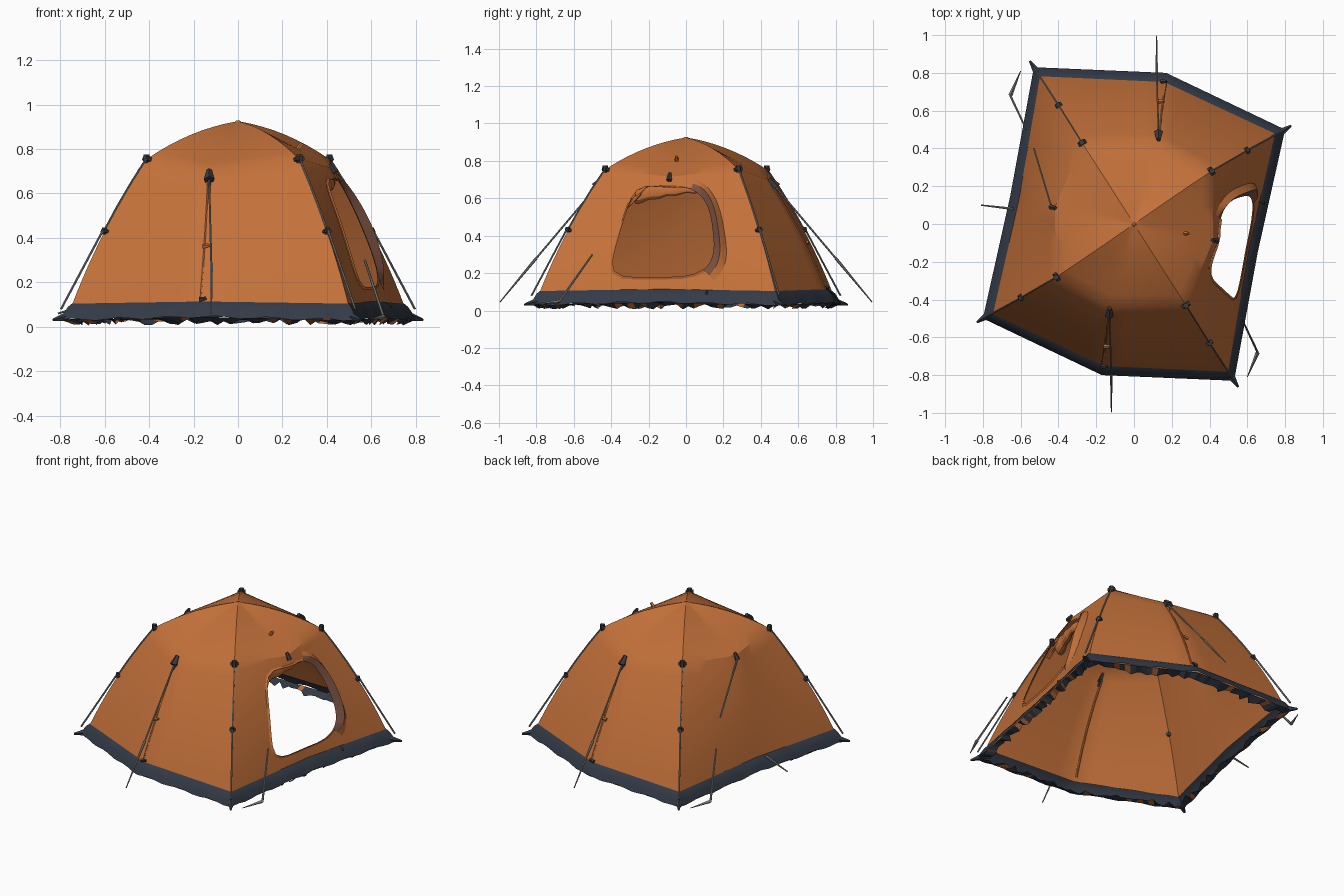
import bpy, bmesh, math, random
from mathutils import Vector

if "Cube" in bpy.data.objects:
    bpy.data.objects.remove(bpy.data.objects["Cube"])
random.seed(4)


def mat(name, c):
    m = bpy.data.materials.new(name)
    m.diffuse_color = (*c, 1)
    m.use_nodes = True
    m.node_tree.nodes["Principled BSDF"].inputs["Base Color"].default_value = m.diffuse_color
    return m


ORANGE = mat("orange fabric", (0.55, 0.165, 0.042))
NAVY = mat("navy skirt", (0.033, 0.043, 0.062))
GREY = mat("grey cord", (0.22, 0.22, 0.21))
DARK = mat("charcoal fittings", (0.045, 0.045, 0.05))
BROWN = mat("brown door trim", (0.2, 0.085, 0.055))


def finish(bm, name, mats, smooth=True, weld=True):
    if weld:
        bmesh.ops.remove_doubles(bm, verts=bm.verts, dist=0.0005)
    me = bpy.data.meshes.new(name)
    bm.to_mesh(me)
    bm.free()
    for m in mats:
        me.materials.append(m)
    ob = bpy.data.objects.new(name, me)
    bpy.context.collection.objects.link(ob)
    if smooth:
        bpy.context.view_layer.objects.active = ob
        ob.select_set(True)
        bpy.ops.object.shade_smooth_by_angle(angle=math.radians(28))
        ob.select_set(False)
    return ob


def turn(p):                     # the plan has half-turn symmetry
    return Vector((-p[0], -p[1], p[2]))


def ring(*half):
    return [Vector(p) for p in half] + [turn(p) for p in half]


# Control rings: front-left corner, front middle, front-right corner, right middle
FLOOR = ring((-.80, -.50, .03), (-.17, -.80, .045), (.53, -.83, .03), (.655, -.15, .045))
BASE = ring((-.75, -.48, .09), (-.16, -.755, .10), (.50, -.785, .09), (.61, -.13, .10))
MID = ring((-.60, -.39, .43), (-.14, -.61, .42), (.40, -.63, .43), (.525, -.10, .43))
SHOULDER = ring((-.41, -.28, .755), (-.13, -.44, .70), (.275, -.43, .755), (.42, -.085, .715))
ROOF = ring((-.21, -.145, .865), (-.065, -.20, .838), (.14, -.22, .865), (.20, -.04, .838))
APEX = ring(*[(0, 0, .925)] * 4)
WALLS, TOP = (BASE, MID, SHOULDER), (SHOULDER, ROOF, APEX)


def along(row, k, u):            # point on side k of a ring
    t = min(max(u, 0), 1) * 2
    i = min(int(t), 1)
    return row[(2 * k + i) % 8].lerp(row[(2 * k + i + 1) % 8], t - i)


def surf(rows, k, u, v):         # quadratic blend through three rings
    a, b, c = (along(r, k, u) for r in rows)
    return a * (2 * (v - .5) * (v - 1)) + b * (4 * v * (1 - v)) + c * (2 * v * (v - .5))


def patch(bm, f, nu, nv, mi=0):
    g = [[bm.verts.new(f(i / nu, j / nv)) for j in range(nv + 1)] for i in range(nu + 1)]
    for i in range(nu):
        for j in range(nv):
            bm.faces.new((g[i][j], g[i + 1][j], g[i + 1][j + 1], g[i][j + 1])).material_index = mi


def door(ang, s=1.0):            # rounded doorway outline in wall coordinates
    c, d = math.cos(ang), math.sin(ang)
    n = 6 if c < 0 else 3
    w = .235 if c < 0 else .25
    r = s / (abs(c / w) ** n + abs(d / .39) ** n) ** (1 / n)
    return .5 + r * c, .50 + r * d


# Canopy: four roof panels, three closed walls, one wall with a doorway
bm = bmesh.new()
for k in range(4):
    patch(bm, lambda u, v: surf(TOP, k, u, v), 12, 8)
    if k != 1:
        patch(bm, lambda u, v: surf(WALLS, k, u, v), 12, 10)
N = 12
edge = ([(i / N, 0) for i in range(N)] + [(1, i / N) for i in range(N)]
        + [(1 - i / N, 1) for i in range(N)] + [(0, 1 - i / N) for i in range(N)])


def door_wall(t, s):
    u, v = edge[round(t * len(edge)) % len(edge)]
    p, q = door(math.atan2(v - .5, u - .5))
    return surf(WALLS, 1, u + (p - u) * s, v + (q - v) * s)


patch(bm, door_wall, len(edge), 5)
bmesh.ops.remove_doubles(bm, verts=bm.verts, dist=.0005)
bmesh.ops.dissolve_degenerate(bm, edges=bm.edges, dist=.0001)
finish(bm, "canopy", [ORANGE])

# Door trim: flared brown flange on the curved side with an orange fairing behind it
bm = bmesh.new()


def trim(a0, a1, mi, s0, s1, l0, l1, fade=True):
    def f(t, s):
        a = a0 + (a1 - a0) * t
        h = (l0 + (l1 - l0) * s) * (math.sin(math.pi * t) ** .5 if fade and 0 < t < 1 else 1 - fade)
        return surf(WALLS, 1, *door(a, s0 + (s1 - s0) * s)) + Vector((h + .003, -.15 * h, .3 * h))
    patch(bm, f, 26, 2, mi)


trim(-1.05, 1.2, 1, 1.13, .99, .038, .0)
trim(-1.05, 1.2, 0, 1.24, 1.13, .0, .038)
trim(1.2, math.tau - 1.05, 0, 1.035, .995, .001, .008, False)
finish(bm, "door_trim", [ORANGE, BROWN])

# Door flap gathered inside the top of the doorway
bm = bmesh.new()


def flap(t, s):
    p = surf(WALLS, 1, .27 + .45 * t, .90 - .05 * abs(t - .5))
    a = s * math.tau
    r = .014 + .026 * (1 - t) ** 2 + .003 * math.sin(t * 23)
    return p + Vector((-.03 + r * math.cos(a), 0, -.008 - .03 * (1 - t) + r * 1.4 * math.sin(a)))


patch(bm, flap, 20, 10)
patch(bm, lambda t, s: surf(WALLS, 1, .265 + .09 * t * (1 - s), .88 - .2 * s)
      + Vector((-.02 - .015 * math.sin(6 * t), 0, 0)), 6, 5)
finish(bm, "door_flap", [ORANGE])

# Mud skirt: sloping navy band plus a ragged fringe folded underneath
bm = bmesh.new()
for k in range(4):
    def skirt(u, s):
        a, b = surf(WALLS, k, u, .02) * 1.003, along(FLOOR, k, u)
        p = a.lerp(b, s)
        p.z += .012 * math.sin(s * math.pi)
        if 0 < u < 1:
            p.z += .006 * s * math.sin(u * 37 + k)
        return p
    patch(bm, lambda u, v: skirt(u, 1 - v), 24, 3)
finish(bm, "mud_skirt", [NAVY])

bm = bmesh.new()
for k in range(4):
    prev = None
    for i in range(41):
        o = along(FLOOR, k, i / 40)
        inn = o * random.uniform(.91, .95)
        inn.z = random.uniform(.006, .04)
        cur = bm.verts.new(o * .995), bm.verts.new(inn)
        if prev:
            f = bm.faces.new((prev[0], prev[1], cur[1], cur[0]))
            f.material_index = int(random.random() < .2)
        prev = cur
finish(bm, "ragged_ground_fringe", [NAVY, ORANGE], smooth=False)


def rod(bm, a, b, r0, r1=None, n=6):
    a, b = Vector(a), Vector(b)
    d = b - a
    m = d.to_track_quat('Z', 'Y').to_matrix().to_4x4()
    m.translation = (a + b) / 2
    bmesh.ops.create_cone(bm, cap_ends=True, segments=n, radius1=r0,
                          radius2=r0 if r1 is None else r1, depth=d.length, matrix=m)


poles, joints, cords, tabs, anchors = (bmesh.new() for _ in range(5))
for c in (0, 2, 4, 6):
    out = Vector((MID[c].x, MID[c].y, .25)).normalized()
    # Upper pole follows the ridge, lower leg stands clear of the fabric
    pts = [surf(WALLS, c // 2, 0, v) + out * .004 for v in (1, .83, .66, .5)]
    foot = FLOOR[c] * .995 + Vector((0, 0, .05))
    for a, b in zip(pts, pts[1:]):
        rod(poles, a, b, .0045)
    rod(poles, pts[-1] + out * .006, foot, .0055)
    # Joint fittings on each pole
    for p, r in ((SHOULDER[c], .019), (MID[c], .015)):
        side = Vector((-out.y, out.x, 0)).normalized() * r * .6
        rod(joints, p - out * .010 - side, p + out * .009 - side, r * .7)
        rod(joints, p - out * .010 + side, p + out * .009 + side, r * .7)
        rod(joints, p + out * .003 + Vector((0, 0, r)), p + out * .003 - Vector((0, 0, r)), r * .8)
    # Pointed corner anchor
    rod(anchors, FLOOR[c] * .965 + Vector((0, 0, .015)), FLOOR[c] * 1.04, .022, .006, 5)

for s in (1, -1):
    T = (lambda p: Vector(p)) if s == 1 else turn
    # Front / back guy: toggle, cord and tapered end
    rod(joints, T((-.13, -.445, .705)), T((-.13, -.485, .66)), .012, .025, 5)
    rod(joints, T((-.13, -.465, .67)), T((-.13, -.485, .625)), .012, .007, 5)
    rod(cords, T((-.13, -.48, .66)), T((-.12, -.80, .28)), .005)
    rod(cords, T((-.12, -.80, .28)), T((-.12, -.995, .045)), .008, .003)
    # Seam tabs under that guy point
    for v, m in ((.40, tabs), (.03, joints)):
        p = T(surf(WALLS, 0, .5, v))
        o = T((.0, -.02, .004))
        rod(m, p - Vector((.016, 0, 0)) + o * .4, p + Vector((.016, 0, .006)) + o * .4, .012, .008, 5)
    for i in range(4):
        rod(tabs, T(surf(WALLS, 0, .49, .92 - .22 * i)), T(surf(WALLS, 0, .49, .70 - .22 * i)), .006)
    # Side guy: lower cord and ground stake
    rod(cords, T((.57, -.50, .30)), T((.655, -.68, .045)), .005, .007)
    rod(cords, T((.655, -.68, .045)), T((.60, -.81, .035)), .011, .002, 4)
    rod(joints, T((.415, -.085, .735)), T((.44, -.09, .695)), .009, .016, 5)

# Left side only: upper cord and ground spike; right side: small door hook
rod(cords, (-.44, .10, .69), (-.53, .40, .46), .005)
rod(cords, (-.64, .08, .11), (-.81, .10, .06), .008, .004)
rod(joints, (.63, .12, .11), (.69, .11, .09), .014, .007, 5)
rod(tabs, (.27, -.05, .80), (.29, -.05, .825), .012, .008, 5)
# Peak cap
rod(tabs, (0, 0, .908), (0, 0, .928), .03, .008, 8)

finish(poles, "tent_poles", [GREY], weld=False)
finish(joints, "pole_joints_and_toggles", [DARK], smooth=False, weld=False)
finish(anchors, "corner_anchors", [NAVY], smooth=False, weld=False)
finish(cords, "guy_lines", [GREY], weld=False)
finish(tabs, "seam_tabs", [ORANGE], weld=False)
